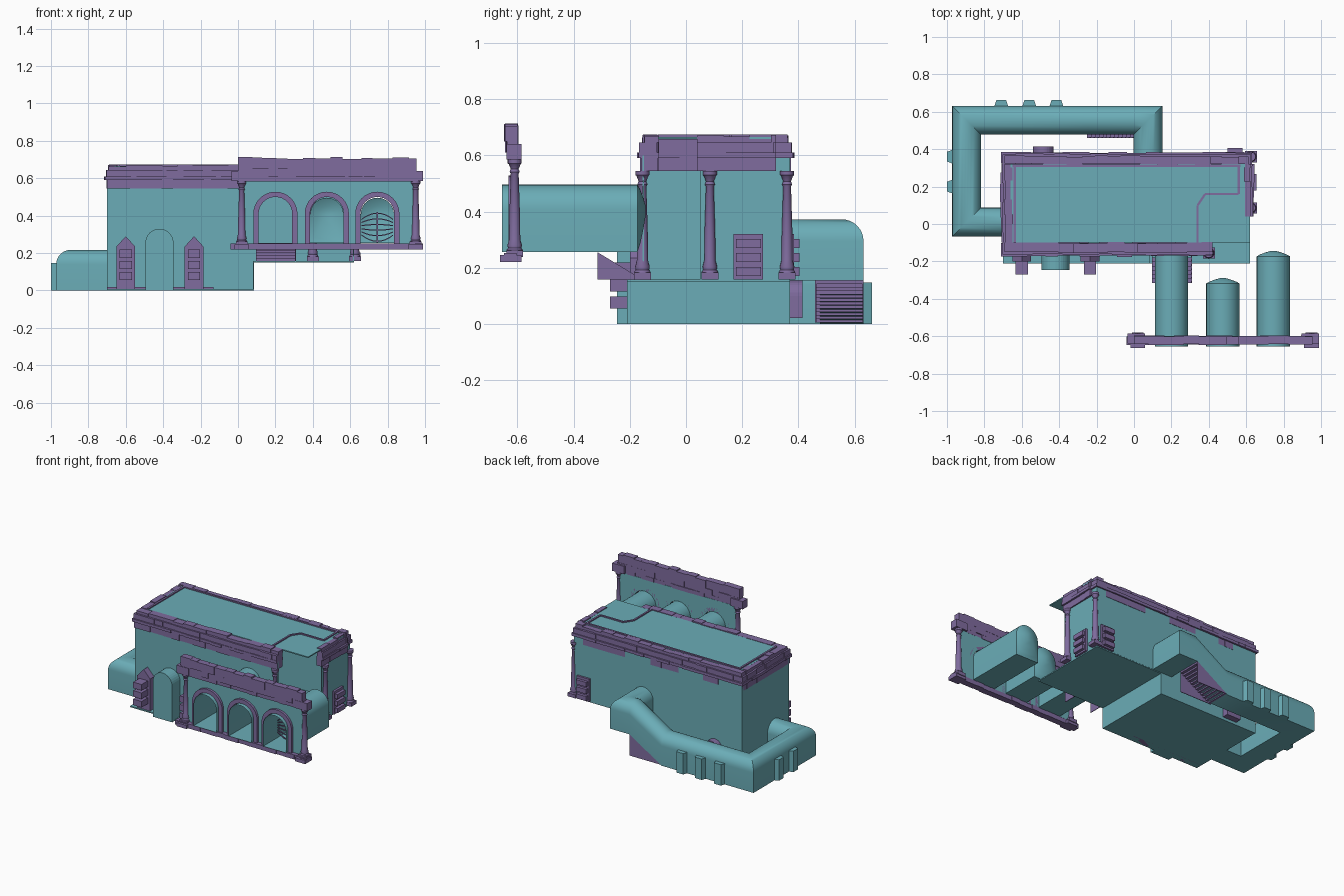
import bpy, math, random
from mathutils import Vector

if "Cube" in bpy.data.objects:
    bpy.data.objects.remove(bpy.data.objects["Cube"])

random.seed(4)


def material(name, rgb):
    m = bpy.data.materials.new(name)
    m.diffuse_color = (*rgb, 1)
    m.use_nodes = True
    m.node_tree.nodes["Principled BSDF"].inputs["Base Color"].default_value = m.diffuse_color
    return m


TEAL = material("teal_plaster", (0.146, 0.416, 0.473))
PURPLE = material("purple_stone", (0.215, 0.15, 0.345))


def mesh(name, verts, faces, mat, smooth=False):
    me = bpy.data.meshes.new(name)
    me.from_pydata(verts, [], faces)
    me.materials.append(mat)
    if smooth:
        for p in me.polygons:
            p.use_smooth = True
        me.set_sharp_from_angle(angle=math.radians(35))
    ob = bpy.data.objects.new(name, me)
    bpy.context.collection.objects.link(ob)
    return ob


def prism(name, pts, lo, hi, plane, mat):
    """Extrude a 2D outline between lo and hi along the axis missing from plane."""
    put = {"xz": lambda u, v, d: (u, d, v), "yz": lambda u, v, d: (d, u, v),
           "xy": lambda u, v, d: (u, v, d)}[plane]
    n = len(pts)
    verts = [put(u, v, d) for d in (lo, hi) for u, v in pts]
    faces = [tuple(range(n))[::-1], tuple(range(n, 2 * n))]
    faces += [(i, (i + 1) % n, n + (i + 1) % n, n + i) for i in range(n)]
    return mesh(name, verts, faces, mat)


def box(name, x0, x1, y0, y1, z0, z1, mat):
    return prism(name, [(x0, y0), (x1, y0), (x1, y1), (x0, y1)], z0, z1, "xy", mat)


def arch(cx, hw, z0, spring, n=16):
    """Round-headed outline, from the bottom left over the top to the bottom right."""
    arc = [(cx - hw * math.cos(math.pi * i / n), spring + hw * math.sin(math.pi * i / n))
           for i in range(n + 1)]
    return [(cx - hw, z0)] + arc + [(cx + hw, z0)]


def tunnel(name, path, hw, spring, scales=None, cap_end=False):
    """Sweep a vaulted section along a path with mitred corners."""
    path = [Vector(p) for p in path]
    verts, faces = [], []
    sec = arch(0, hw, 0, spring)
    n = len(sec)
    dirs = [(b - a).to_2d().normalized() for a, b in zip(path, path[1:])]
    for i, p in enumerate(path):
        d0, d1 = dirs[max(i - 1, 0)], dirs[min(i, len(dirs) - 1)]
        m = (d0 + d1).normalized()
        k = 1 / m.dot(d0)
        s = scales[i] if scales else 1
        for u, v in sec:
            zz = spring + (v - spring) * s
            verts.append((p.x + m.y * u * k * s, p.y - m.x * u * k * s, p.z + zz))
    for r in range(len(path) - 1):
        faces += [(r * n + i, r * n + (i + 1) % n, (r + 1) * n + (i + 1) % n, (r + 1) * n + i)
                  for i in range(n)]
    if cap_end:
        faces.append(tuple(range((len(path) - 1) * n, len(path) * n)))
    return mesh(name, verts, faces, TEAL, True)


def column(name, x, y, z0, z1):
    h, n = z1 - z0, 16
    prof = [(0.029, 0), (0.029, 0.04), (0.024, 0.06), (0.026, 0.09), (0.02, 0.15), (0.019, 0.4),
            (0.014, 0.85), (0.018, 0.87), (0.014, 0.9), (0.021, 0.95), (0.025, 0.96), (0.025, 1)]
    verts = [(x + r * math.cos(2 * math.pi * i / n), y + r * math.sin(2 * math.pi * i / n), z0 + t * h)
             for r, t in prof for i in range(n)]
    faces = [(r * n + i, r * n + (i + 1) % n, (r + 1) * n + (i + 1) % n, (r + 1) * n + i)
             for r in range(len(prof) - 1) for i in range(n)]
    faces += [tuple(range(n))[::-1], tuple(range(len(verts) - n, len(verts)))]
    mesh(name, verts, faces, PURPLE, True)
    box(name + "_plinth", x - .032, x + .032, y - .03, y + .03, z0 - .012, z0 + .012, PURPLE)


def cornice(name, x0, x1, y0, y1, z0, z1, rough=.0):
    """Row of stone blocks along the longer side, with uneven tops if rough."""
    along_x = x1 - x0 > y1 - y0
    a, end = (x0, x1) if along_x else (y0, y1)
    while a < end - 0.001:
        b = min(a + random.uniform(.05, .11), end)
        e, t = random.uniform(-.004, .004), z1 - random.uniform(0, rough)
        if along_x:
            box(name, a, b, y0 + e, y1 + e, z0, t, PURPLE)
        else:
            box(name, x0 + e, x1 + e, a, b, z0, t, PURPLE)
        a = b


# hall floors and the riser between the two levels
box("lower_floor", -.7, .085, -.21, .37, 0, .008, TEAL)
box("upper_floor", .085, .62, -.21, .37, .15, .158, TEAL)
box("floor_riser", .079, .085, -.21, .37, 0, .158, TEAL)

# hall walls, with the front right corner broken away
T = .006
prism("hall_front_wall", [(-.7, 0), (.085, 0), (.085, .155), (.42, .155), (.42, .6), (-.7, .6)],
      -.155, -.155 + T, "xz", TEAL)
prism("hall_back_wall", [(-.7, 0), (.085, 0), (.085, .155), (.62, .155), (.62, .6), (-.7, .6)],
      .365, .365 + T, "xz", TEAL)
box("hall_left_wall", -.7, -.7 + T, -.155, .37, 0, .6, TEAL)
box("hall_right_wall", .615, .62, .05, .37, .155, .6, TEAL)

# roof slab with a stone rim and the crack at the broken corner
box("roof", -.66, .62, -.1, .32, .658, .666, TEAL)
crack = [(.34, -.1), (.34, .1), (.38, .16), (.56, .16), (.56, .31)]
for (ax, ay), (bx, by) in zip(crack, crack[1:]):
    d = (Vector((bx, by)) - Vector((ax, ay))).normalized() * .006
    prism("roof_crack_edge", [(ax - d.y, ay + d.x), (ax + d.y, ay - d.x), (bx + d.y, by - d.x),
                              (bx - d.y, by + d.x)], .655, .674, "xy", PURPLE)
box("roof_rim_left", -.645, -.632, -.1, .31, .655, .674, PURPLE)
box("roof_rim_back", -.65, .57, .305, .318, .655, .674, PURPLE)

# hall entablature
for z0, z1, o, rough in ((.545, .59, 0, 0), (.59, .61, .012, 0), (.61, .645, .004, 0),
                         (.645, .675, -.008, .012)):
    cornice("entablature_front", -.7 - o, .42, -.16 - o, -.1, z0, z1, rough)
    cornice("entablature_back", -.7 - o, .62 + o, .32, .37 + o, z0, z1, rough)
    cornice("entablature_left", -.7 - o, -.65, -.1, .32, z0, z1, rough)
    cornice("entablature_right", .59, .63 + o, .04, .32, z0, z1, rough)

for x, y in ((.4, -.155), (.625, .085), (.625, .36)):
    column("hall_column", x, y, .17, .545)

# shelf niches and the round-headed door niche on the front
for cx in (-.6, -.235):
    prism("shelf_frame", [(cx - .05, 0), (cx + .05, 0), (cx + .05, .235), (cx, .29), (cx - .05, .235)],
          -.2, -.155, "xz", PURPLE)
    for z in (.055, .115, .175):
        box("shelf_recess", cx - .033, cx + .033, -.27, -.2, z, z + .043, PURPLE)
prism("door_niche", arch(-.42, .075, 0, .255), -.245, -.155, "xz", TEAL)
box("front_skirting", -.7, -.13, -.165, -.155, 0, .018, PURPLE)

# shelf niches on the right and back walls
box("right_shelf_frame", .62, .635, .17, .275, .158, .32, PURPLE)
box("back_shelf_frame", .49, .59, .37, .385, .158, .32, PURPLE)
for z in (.17, .22, .27):
    box("right_shelf_recess", .63, .655, .178, .267, z, z + .032, PURPLE)
    box("back_shelf_recess", .5, .58, .38, .405, z, z + .032, PURPLE)
prism("back_arched_niche", arch(-.485, .055, .02, .1), .37, .415, "xz", PURPLE)

# vaulted passage around the back, dropping from the upper to the lower floor
tunnel("back_passage", [(.075, .37, .155), (.075, .555, .155), (0, .555, .155), (-.25, .555, 0),
                        (-.895, .555, 0), (-.895, .01, 0), (-.7, .01, 0)], .077, .14)
for cx in (-.71, -.56, -.415):
    prism("passage_niche", [(cx - .037, .63), (cx + .037, .63), (cx + .026, .662), (cx - .026, .662)],
          0, .148, "xy", TEAL)
for cy in (.2, .36):
    prism("passage_niche", [(-.97, cy - .037), (-.97, cy + .037), (-1, cy + .026), (-1, cy - .026)],
          0, .148, "xy", TEAL)


def stairs(name, a0, a1, z0, z1, n, lo, hi, plane):
    """Open stair sheet, high at a0 and low at a1, between two triangular side panels."""
    pts = [(a0, z1)]
    for i in range(n):
        a, z = a0 + (a1 - a0) * (i + 1) / n, z1 - (z1 - z0) * (i + 1) / n
        pts += [(pts[-1][0], z), (a, z)]
    put = (lambda u, v, d: (u, d, v)) if plane == "xz" else (lambda u, v, d: (d, u, v))
    verts = [put(u, v, d) for u, v in pts for d in (lo, hi)]
    mesh(name, verts, [(2 * i, 2 * i + 1, 2 * i + 3, 2 * i + 2) for i in range(len(pts) - 1)], PURPLE)
    for d in (lo, hi - .004):
        prism(name + "_side", [(a0, z0), (a0, z1), (a1, z0)], d, d + .004, plane, PURPLE)


stairs("passage_stairs", 0, -.25, .005, .155, 12, .46, .632, "xz")
stairs("entry_stairs", -.315, -.155, .158, .255, 7, .095, .31, "yz")

# arcade wall, arch by arch, with stone surrounds
centres = (.2, .475, .745)
edges = (.02, .338, .61, .95)
for i, cx in enumerate(centres):
    prism("arcade_wall", [(edges[i], .25), (edges[i], .585), (edges[i + 1], .585), (edges[i + 1], .25)]
          + arch(cx, .09, .25, .41)[::-1], -.615, -.6, "xz", TEAL)
    prism("arch_surround", arch(cx, .118, .25, .41) + arch(cx, .09, .25, .41)[::-1],
          -.632, -.6, "xz", PURPLE)

# vaulted tunnels behind the arches
tunnel("entry_tunnel", [(.2, -.655, .255), (.2, -.155, .255)], .089, .152)
for cx, end in ((.475, -.29), (.745, -.145)):
    tunnel("blind_tunnel", [(cx, -.655, .255), (cx, end - .028, .255), (cx, end - .018, .255),
                            (cx, end - .008, .255), (cx, end, .255)],
           .089, .152, (1, 1, .8, .5, .2), True)

# arcade base, columns and entablature
cornice("arcade_base", -.04, .99, -.645, -.6, .22, .252)
for x in (.02, .95):
    column("arcade_column", x, -.61, .25, .585)
    box("arcade_base_end", x - .04, x + .04, -.662, -.585, .22, .245, PURPLE)
    box("arcade_cap_end", x - .055, x + .04, -.64, -.585, .585, .64, PURPLE)
for z0, z1, y0, rough in ((.582, .61, -.632, 0), (.61, .65, -.64, 0), (.65, .715, -.645, .012)):
    cornice("arcade_entablature", 0, .955, y0, -.6, z0, z1, rough)

# curved grille in the third arch
for k in range(6):
    pts = []
    for s in range(9):
        t = s / 4 - 1
        pts.append((.745 + .085 * t, .335 + (k - 2.5) * .03 * (1 - .45 * t * t)))
    prism("grille_bar", pts + [(u, v + .006) for u, v in reversed(pts)], -.5, -.492, "xz", PURPLE)
box("grille_post", .741, .749, -.5, -.492, .257, .42, PURPLE)
